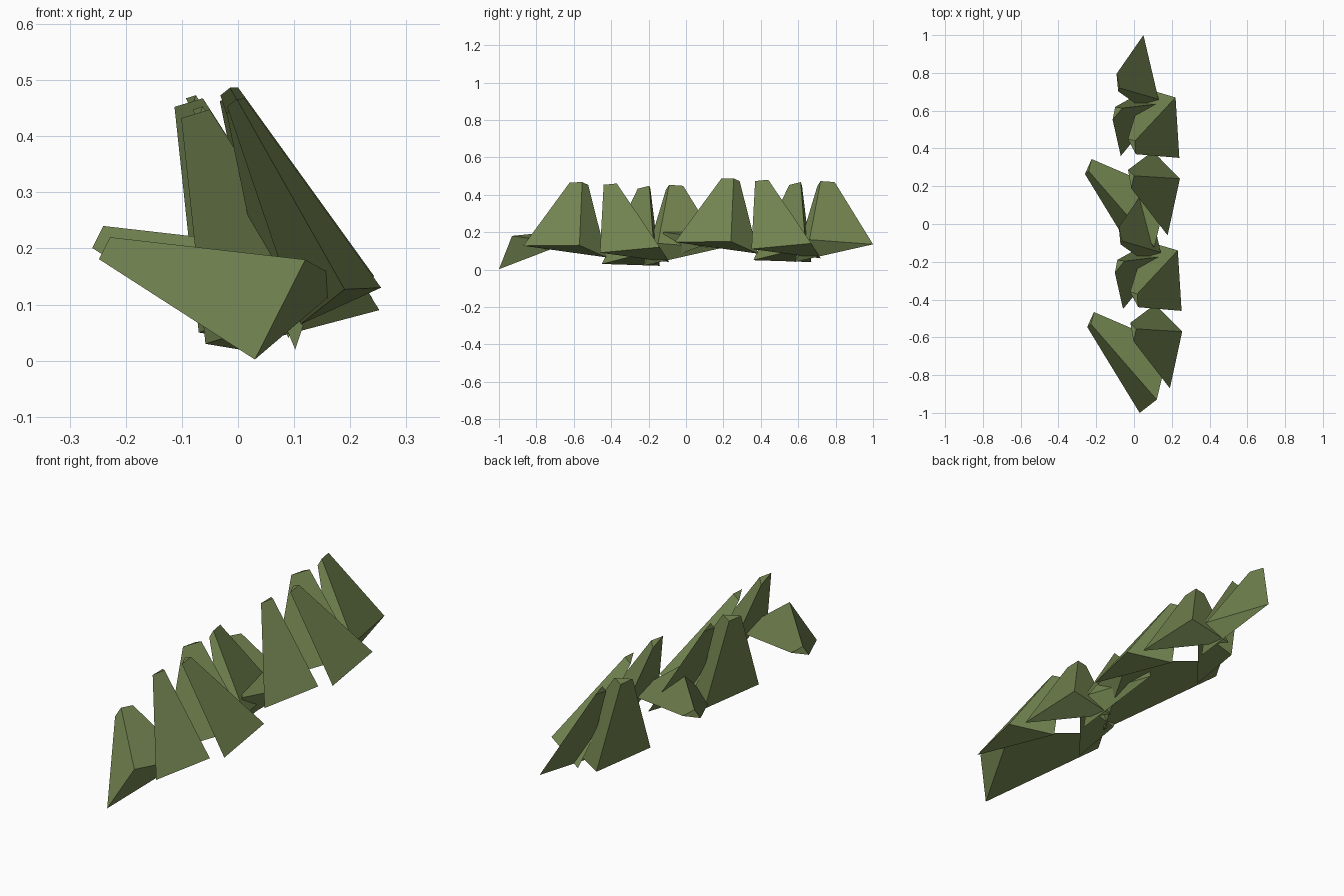
import bpy
import bmesh
from mathutils import Vector

if "Cube" in bpy.data.objects:
    bpy.data.objects.remove(bpy.data.objects["Cube"])

leaf = bpy.data.materials.new("olive_green")
leaf.diffuse_color = (0.17, 0.23, 0.08, 1)
leaf.use_nodes = True
leaf.node_tree.nodes["Principled BSDF"].inputs["Base Color"].default_value = leaf.diffuse_color

TAPER = 0.22                             # tip size relative to base
ROW_STEP = Vector((0.012, -0.81, -0.02))  # second clump sits in front, slightly lower

# each blade: three base corners, then the tip point above the middle corner
BLADES = {
    "back_blade": ((.05, 1.0, .135), (.13, .66, .16), (.09, .58, .04), (-.075, .72, .473)),
    "left_upright_blade": ((-.07, .36, .05), (-.01, .67, .04), (.16, .64, .12), (-.1, .62, .45)),
    "right_blade": ((.24, .35, .11), (.22, .67, .14), (.05, .72, .06), (.005, .44, .48)),
    "front_right_blade": ((.178, -.06, .147), (.243, .24, .15), (.1, .385, .085), (0, .255, .487)),
    "low_left_blade": ((.018, -.19, .022), (.108, -.12, .2), (.18, .17, .16), (-.24, .28, .24)),
}


def blade(name, corners, tip, offset):
    """Three-sided tapered blade with a blunt tip."""
    base = [Vector(c) for c in corners]
    top = [Vector(tip) + TAPER * (b - base[1]) for b in base]
    bm = bmesh.new()
    lo = [bm.verts.new(p + offset) for p in base]
    hi = [bm.verts.new(p + offset) for p in top]
    bm.faces.new(lo)
    bm.faces.new(hi)
    for i in range(3):
        j = (i + 1) % 3
        bm.faces.new((lo[i], lo[j], hi[j], hi[i]))
    bmesh.ops.recalc_face_normals(bm, faces=bm.faces[:])
    mesh = bpy.data.meshes.new(name)
    bm.to_mesh(mesh)
    bm.free()
    mesh.materials.append(leaf)
    bpy.context.collection.objects.link(bpy.data.objects.new(name, mesh))


# two identical clumps in a row
for row, label in enumerate(("rear", "front")):
    for name, pts in BLADES.items():
        blade(f"{label}_clump_{name}", pts[:3], pts[3], ROW_STEP * row)
